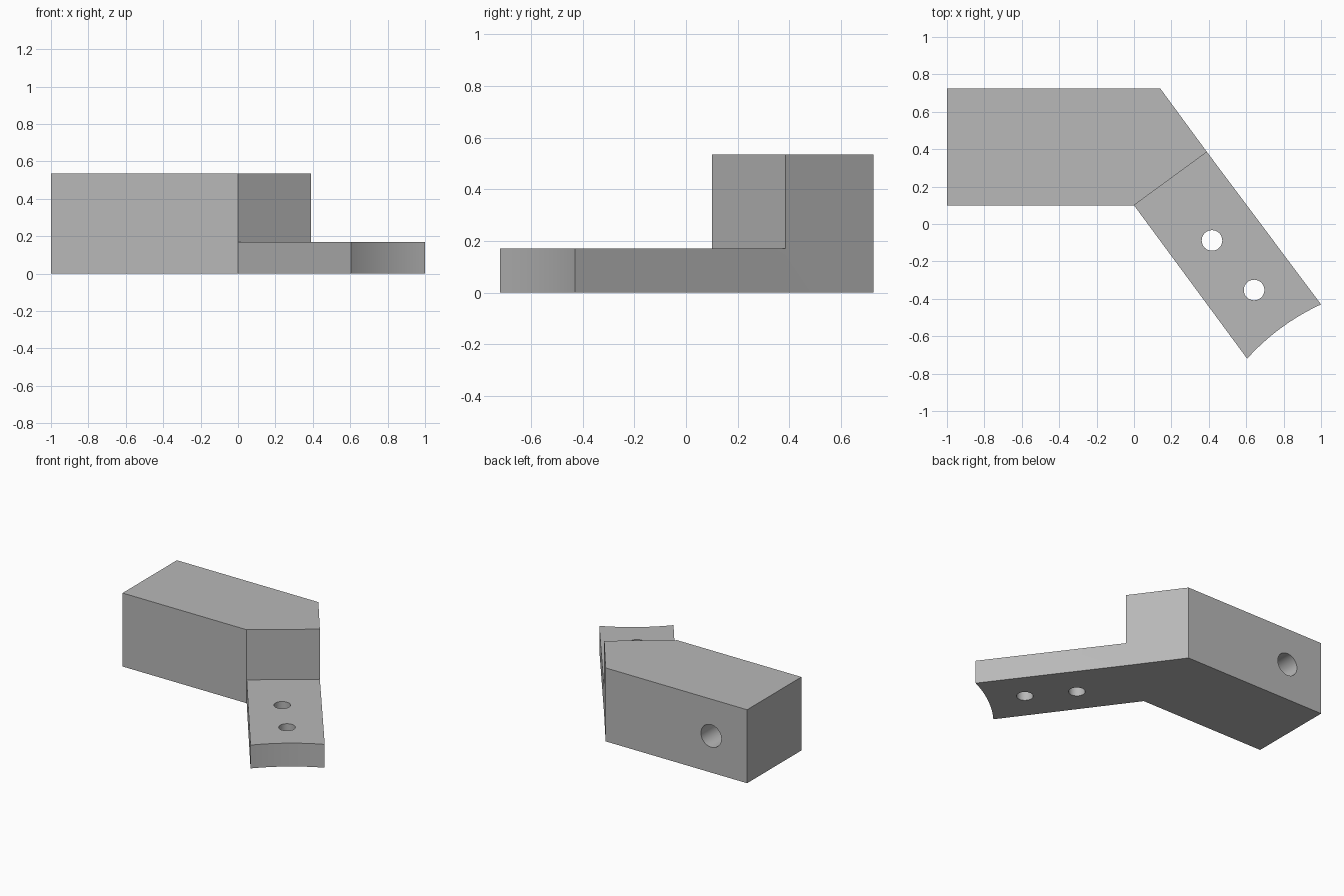
import bpy, bmesh, math
from mathutils import Vector

cube = bpy.data.objects.get("Cube")
if cube:
    bpy.data.objects.remove(cube, do_unlink=True)

grey = bpy.data.materials.new("plain_grey")
grey.use_nodes = True
colour = (0.48, 0.48, 0.48, 1)
grey.diffuse_color = colour
grey.node_tree.nodes["Principled BSDF"].inputs["Base Color"].default_value = colour


def prism(name, outline, height):
    """Extrude a flat outline upward from the ground."""
    bm = bmesh.new()
    base = bm.faces.new([bm.verts.new((x, y, 0)) for x, y in outline])
    top = bmesh.ops.extrude_face_region(bm, geom=[base])["geom"]
    bmesh.ops.translate(bm, vec=(0, 0, height),
                        verts=[v for v in top if isinstance(v, bmesh.types.BMVert)])
    bmesh.ops.recalc_face_normals(bm, faces=bm.faces)
    mesh = bpy.data.meshes.new(name)
    bm.to_mesh(mesh)
    bm.free()
    mesh.materials.append(grey)
    obj = bpy.data.objects.new(name, mesh)
    bpy.context.collection.objects.link(obj)
    return obj


def drill(name, location, radius, depth, rotation=(0, 0, 0)):
    bpy.ops.mesh.primitive_cylinder_add(vertices=48, radius=radius, depth=depth,
                                        location=location, rotation=rotation)
    obj = bpy.context.object
    obj.name = name
    obj.data.materials.append(grey)
    return obj


def combine(target, other, operation):
    """Apply a boolean and discard the helper."""
    bpy.context.view_layer.objects.active = target
    mod = target.modifiers.new(operation, "BOOLEAN")
    mod.operation, mod.object, mod.solver = operation, other, "EXACT"
    bpy.ops.object.modifier_apply(modifier=mod.name)
    bpy.data.objects.remove(other, do_unlink=True)


def arc(start, end, sagitta, steps=24):
    """Points from start to end, bowed to the left of the chord."""
    a, b = Vector(start), Vector(end)
    chord = b - a
    side = Vector((-chord.y, chord.x)).normalized()
    radius = (chord.length ** 2 / 4 + sagitta ** 2) / (2 * sagitta)
    centre = (a + b) / 2 + side * (sagitta - radius)
    half = math.asin(chord.length / 2 / radius)
    along = chord.normalized()
    angles = [half * (2 * i / steps - 1) for i in range(steps + 1)]
    return [centre + radius * (along * math.sin(t) + side * math.cos(t)) for t in angles]


# Tall block with a mitred end, and the low angled plate
inner, outer = (0, 0.1), (0.39, 0.385)
bracket = prism("angled_bracket",
                [(-1, 0.1), inner, outer, (0.14, 0.725), (-1, 0.725)], 0.535)
tip = arc((0.605, -0.72), (1, -0.43), 0.025)
plate = prism("plate", [inner, *tip, outer, (0.14, 0.725), (-0.2, 0.5)], 0.17)
combine(bracket, plate, "UNION")

# Two through holes in the plate, one blind hole in the back of the block
for x, y in ((0.417, -0.088), (0.642, -0.353)):
    combine(bracket, drill("plate_drill", (x, y, 0.085), 0.055, 0.5), "DIFFERENCE")
combine(bracket, drill("back_drill", (-0.71, 0.725, 0.267), 0.082, 0.8,
                       (math.pi / 2, 0, 0)), "DIFFERENCE")

# Merge flat areas and smooth only the curved walls
bm = bmesh.new()
bm.from_mesh(bracket.data)
bmesh.ops.remove_doubles(bm, verts=bm.verts, dist=0.0005)
bmesh.ops.dissolve_limit(bm, angle_limit=math.radians(0.2),
                         verts=bm.verts, edges=bm.edges)
bm.to_mesh(bracket.data)
bm.free()
bpy.ops.object.select_all(action="DESELECT")
bracket.select_set(True)
bpy.context.view_layer.objects.active = bracket
bpy.ops.object.shade_smooth_by_angle(angle=math.radians(30))
